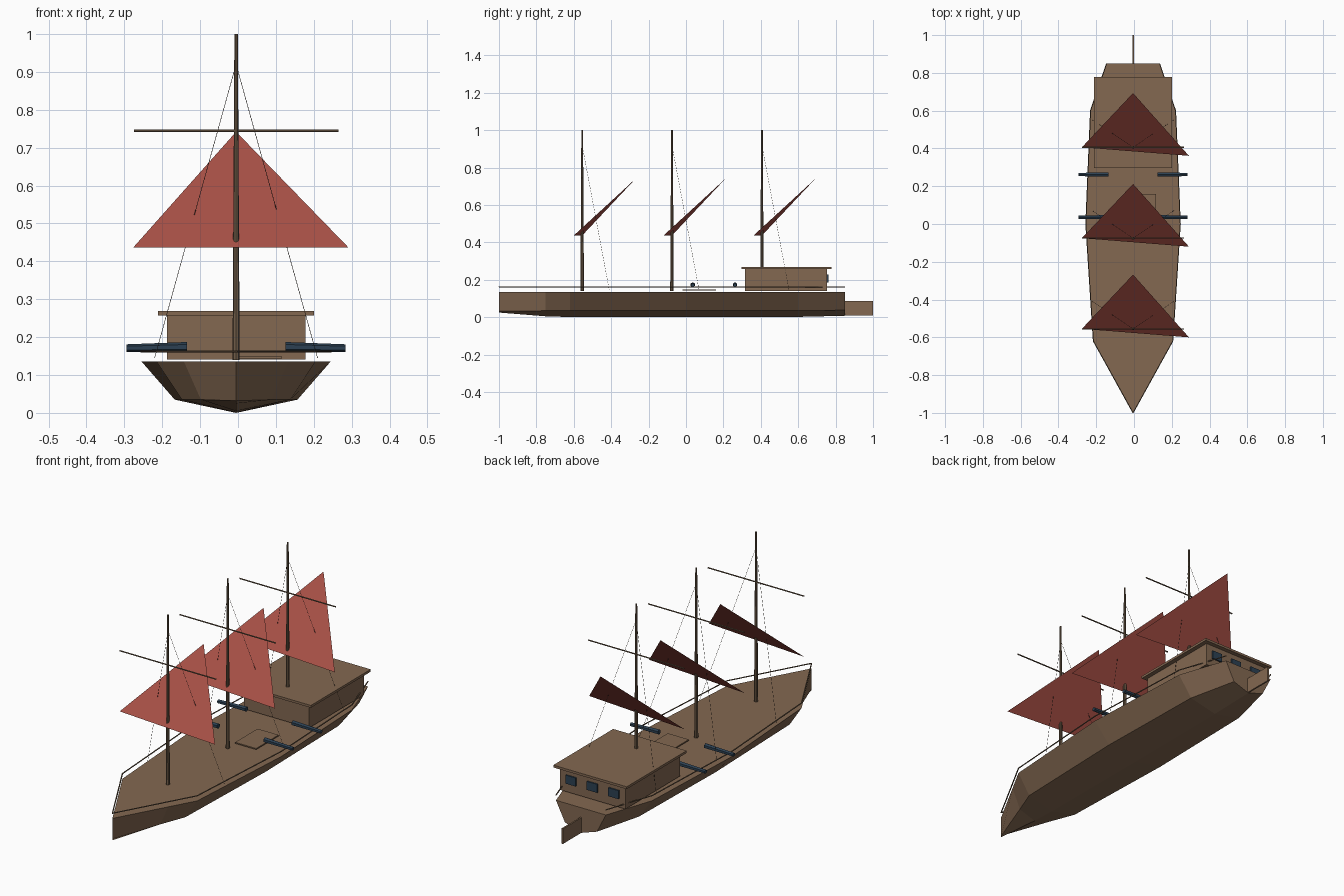
import bpy, bmesh, math
from mathutils import Vector

if "Cube" in bpy.data.objects:
    bpy.data.objects.remove(bpy.data.objects["Cube"])

CX = -0.005                      # centreline of the ship
MASTS = (-0.555, -0.075, 0.406)  # mast positions along y


def material(name, rgb):
    m = bpy.data.materials.new(name)
    lin = [(c / 255 / 12.92) if c < 11 else ((c / 255 + 0.055) / 1.055) ** 2.4 for c in rgb]
    m.diffuse_color = (*lin, 1)
    m.use_nodes = True
    m.node_tree.nodes["Principled BSDF"].inputs["Base Color"].default_value = m.diffuse_color
    return m


WOOD = material("brown wood", (131, 104, 81))
SPAR = material("spar wood", (112, 92, 72))
SAIL = material("red canvas", (168, 80, 70))
IRON = material("dark blue iron", (44, 64, 82))
ROPE = material("dark rope", (72, 62, 52))


def finish(name, bm, mat):
    bmesh.ops.remove_doubles(bm, verts=bm.verts, dist=1e-5)
    bmesh.ops.recalc_face_normals(bm, faces=bm.faces)
    me = bpy.data.meshes.new(name)
    bm.to_mesh(me)
    bm.free()
    me.materials.append(mat)
    ob = bpy.data.objects.new(name, me)
    bpy.context.collection.objects.link(ob)
    return ob


def box(name, lo, hi, mat):
    bm = bmesh.new()
    bmesh.ops.create_cube(bm, size=1)
    for v in bm.verts:
        v.co = [a + (c + 0.5) * (b - a) for a, b, c in zip(lo, hi, v.co)]
    return finish(name, bm, mat)


def add_rod(bm, a, b, r1, r2, sides):
    a, b = Vector(a), Vector(b)
    d = b - a
    new = bmesh.ops.create_cone(bm, cap_ends=True, segments=sides, radius1=r1,
                                radius2=r2, depth=d.length)["verts"]
    rot = d.to_track_quat("Z", "Y")
    for v in new:
        v.co = rot @ v.co + (a + b) / 2


def rods(name, parts, mat, sides=8):
    bm = bmesh.new()
    for a, b, r1, r2 in parts:
        add_rod(bm, a, b, r1, r2, sides)
    return finish(name, bm, mat)


# Hull stations: y, sheer half width, bilge half width, bilge z, keel z
DECK = 0.136
STATIONS = [(-1.0, 0.0, 0.0, 0.032, 0.025), (-0.75, 0.138, 0.093, 0.035, 0.005),
            (-0.62, 0.21, 0.143, 0.035, 0.001), (0.0, 0.25, 0.162, 0.035, 0.0),
            (0.6, 0.225, 0.15, 0.035, 0.002), (0.85, 0.14, 0.09, 0.038, 0.008)]
bm = bmesh.new()
rings = []
for y, s, b, bz, kz in STATIONS:
    pts = [(-s, DECK), (-b, bz), (0, kz), (b, bz), (s, DECK)]
    rings.append([bm.verts.new((CX + x, y, z)) for x, z in pts])
for r0, r1 in zip(rings, rings[1:]):
    for i in range(5):
        j = (i + 1) % 5
        bm.faces.new((r0[i], r0[j], r1[j], r1[i]))
bm.faces.new(rings[-1])
bmesh.ops.remove_doubles(bm, verts=bm.verts, dist=1e-5)
finish("hull", bm, WOOD)

# Rudder, cabin, roof and deck hatch
box("rudder", (CX - 0.004, 0.85, 0.01), (CX + 0.004, 1.0, 0.087), WOOD)
box("cabin", (CX - 0.183, 0.315, 0.141), (CX + 0.183, 0.755, 0.257), WOOD)
box("cabin_roof", (CX - 0.206, 0.297, 0.257), (CX + 0.206, 0.777, 0.269), WOOD)
box("deck_hatch", (-0.002, -0.02, 0.143), (0.116, 0.16, 0.149), WOOD)

# Stern windows
for i in (-1, 0, 1):
    x = CX + i * 0.12
    box("stern_window", (x - 0.029, 0.754, 0.185), (x + 0.029, 0.762, 0.228), IRON)

# Rails following the deck edge
for side in (-1, 1):
    path = [(CX + side * s, y, 0.162) for y, s, *_ in STATIONS]
    rods("rail", [(a, b, 0.003, 0.003) for a, b in zip(path, path[1:])], SPAR, 6)

# Masts, yards, sails and rigging
for y in MASTS:
    rods("mast", [((CX, y, 0.14), (CX, y, 1.0), 0.0095, 0.0045)], SPAR)
    rods("yard", [((CX - 0.27, y, 0.745), (CX + 0.27, y, 0.745), 0.0035, 0.0035)], SPAR, 6)
    bm = bmesh.new()
    corners = [(-0.276, y, 0.437), (0.291, y - 0.045, 0.437), (CX, y + 0.287, 0.742)]
    bm.faces.new([bm.verts.new(c) for c in corners])
    finish("sail", bm, SAIL)
    rods("rigging", [((CX, y, 0.92), (CX + s * 0.215, y + 0.145, 0.145), 0.0008, 0.0008)
                     for s in (-1, 1)], ROPE, 3)

# Cannons pointing out on both sides
for y in (0.036, 0.262):
    for s in (-1, 1):
        rods("cannon", [((CX + s * 0.13, y, 0.174), (CX + s * 0.289, y, 0.171),
                         0.013, 0.010)], IRON, 6)
